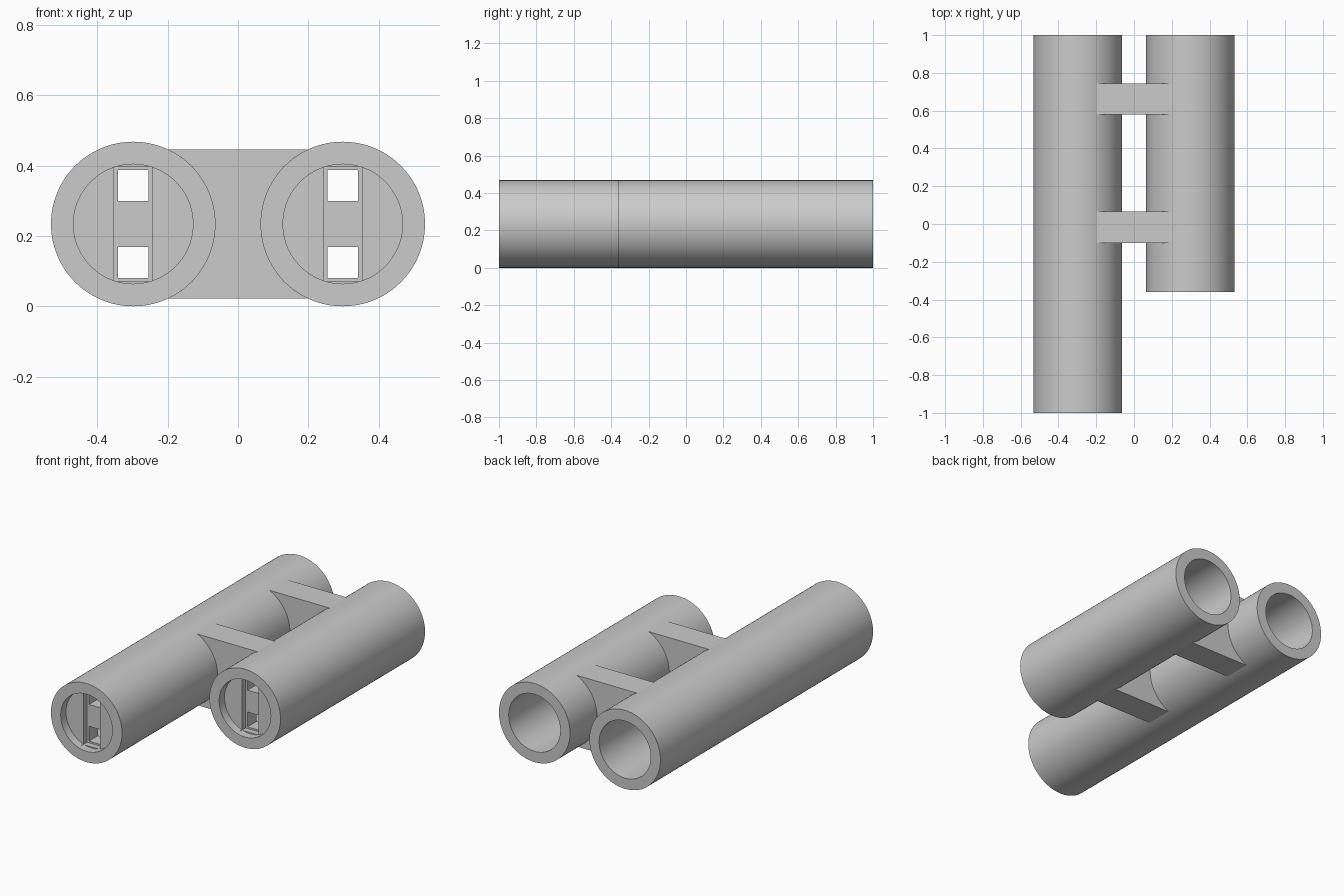
import bpy, bmesh, math
from mathutils import Matrix, Vector

cube = bpy.data.objects.get("Cube")
if cube:
    bpy.data.objects.remove(cube, do_unlink=True)

OUTER, BORE = 0.234, 0.17      # tube radii
CX, CZ = 0.298, 0.234          # tube axis
BACK = 1.0
RECESS, SLOT, PLUG = 0.05, 0.085, 0.17   # depths behind the front rim

grey = bpy.data.materials.new("plain grey")
grey.use_nodes = True
grey.diffuse_color = (0.6, 0.6, 0.6, 1)
grey.node_tree.nodes["Principled BSDF"].inputs["Base Color"].default_value = (0.6, 0.6, 0.6, 1)


def new_object(name, bm):
    bmesh.ops.recalc_face_normals(bm, faces=bm.faces)
    mesh = bpy.data.meshes.new(name)
    bm.to_mesh(mesh)
    bm.free()
    mesh.materials.append(grey)
    obj = bpy.data.objects.new(name, mesh)
    bpy.context.collection.objects.link(obj)
    return obj


def cylinder(name, x, y0, y1, radius):
    bm = bmesh.new()
    place = Matrix.Translation((x, (y0 + y1) / 2, CZ)) @ Matrix.Rotation(math.pi / 2, 4, 'X')
    bmesh.ops.create_cone(bm, cap_ends=True, segments=96, radius1=radius,
                          radius2=radius, depth=y1 - y0, matrix=place)
    return new_object(name, bm)


def box(name, x, y0, y1, z, width, height):
    bm = bmesh.new()
    place = Matrix.Translation((x, (y0 + y1) / 2, z)) @ Matrix.Diagonal((width, y1 - y0, height, 1))
    bmesh.ops.create_cube(bm, size=1, matrix=place)
    return new_object(name, bm)


def select_only(obj):
    bpy.ops.object.select_all(action='DESELECT')
    obj.select_set(True)
    bpy.context.view_layer.objects.active = obj


def smooth(obj):
    select_only(obj)
    bpy.ops.object.shade_smooth_by_angle(angle=math.radians(30))


def cut(obj, cutter):
    mod = obj.modifiers.new("cut", 'BOOLEAN')
    mod.operation, mod.solver, mod.object = 'DIFFERENCE', 'EXACT', cutter
    select_only(obj)
    bpy.ops.object.modifier_apply(modifier=mod.name)
    bpy.data.objects.remove(cutter, do_unlink=True)


# Tubes: open bore at the back, recessed plug with a slot and two square holes in front
for name, x, front in (("right_long_tube", -CX, -1.0), ("left_short_tube", CX, -0.36)):
    tube = cylinder(name, x, front, BACK, OUTER)
    cut(tube, cylinder("bore_cutter", x, front + PLUG, BACK + 0.1, BORE))
    cut(tube, cylinder("recess_cutter", x, front - 0.1, front + RECESS, BORE))
    cut(tube, box("slot_cutter", x, front + RECESS - 0.02, front + SLOT, CZ, 0.11, 0.326))
    for side in (-1, 1):
        cut(tube, box("hole_cutter", x, front, front + PLUG + 0.05, CZ + side * 0.109, 0.086, 0.088))
    smooth(tube)

# Bridges: flat top and bottom, ends hollowed to hug both tubes
HALF = 0.212
SWEEP = math.asin(HALF / OUTER)
for name, y0, y1 in (("front_bridge", -0.10, 0.065), ("back_bridge", 0.58, 0.745)):
    bm = bmesh.new()
    ring = []
    for side in (-1, 1):
        for i in range(25):
            a = side * SWEEP * (1 - i / 12)
            ring.append(bm.verts.new((side * (CX - OUTER * math.cos(a)), y0,
                                      CZ + OUTER * math.sin(a))))
    face = bm.faces.new(ring)
    grown = bmesh.ops.extrude_face_region(bm, geom=[face])
    moved = [v for v in grown["geom"] if isinstance(v, bmesh.types.BMVert)]
    bmesh.ops.translate(bm, verts=moved, vec=Vector((0, y1 - y0, 0)))
    smooth(new_object(name, bm))
